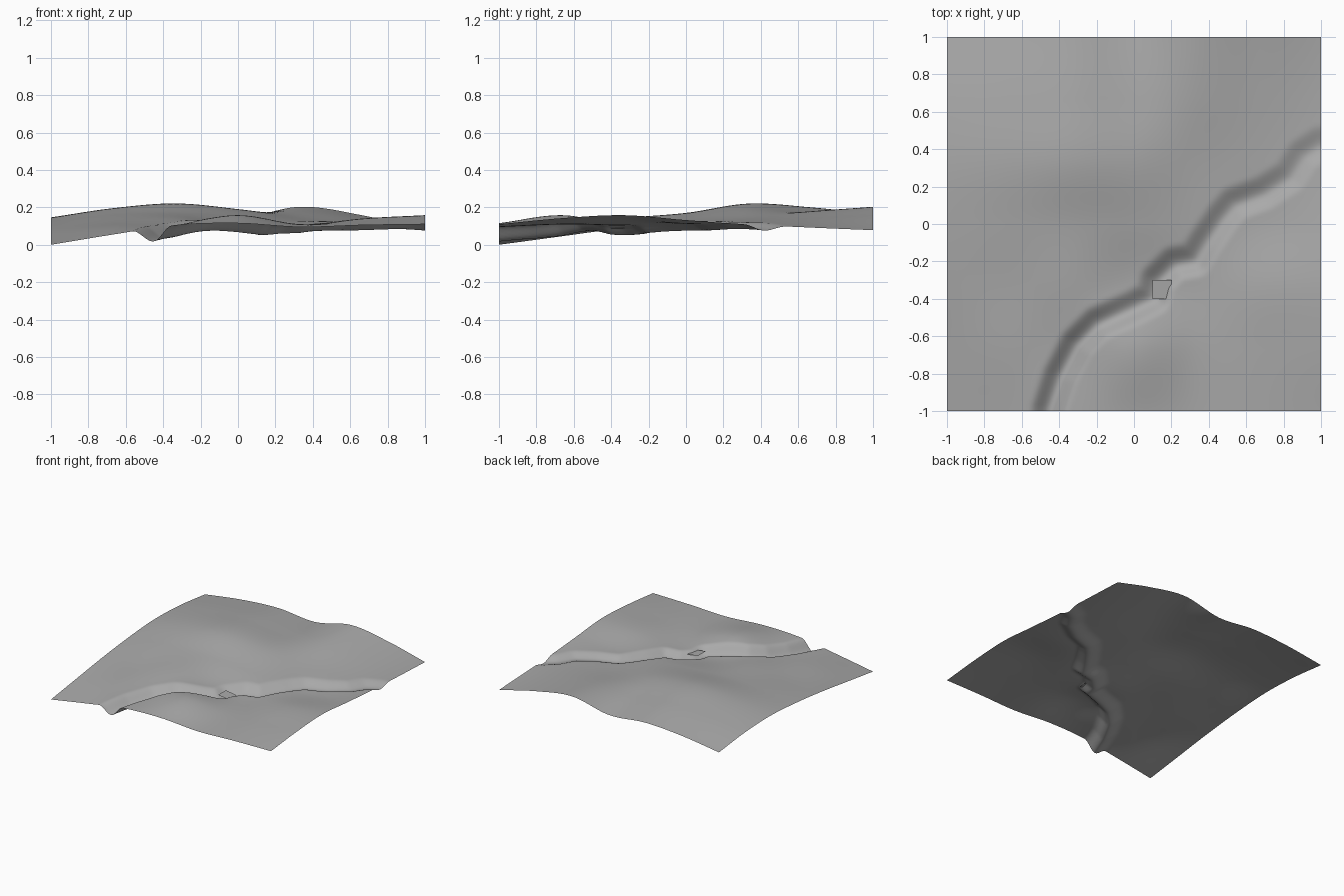
import bpy
import bmesh
from mathutils import Vector

old = bpy.data.objects.get("Cube")
if old:
    bpy.data.objects.remove(old, do_unlink=True)

# Plain stone colour for the whole sheet
stone = bpy.data.materials.new("stone_grey")
stone.use_nodes = True
stone.diffuse_color = (0.4, 0.4, 0.4, 1)
stone.node_tree.nodes["Principled BSDF"].inputs["Base Color"].default_value = (0.4, 0.4, 0.4, 1)

# Rolling ground: coarse heights in thousandths, front row first, left to right in x
HILLS = [
    [0, 55, 105, 115, 95, 105, 110],
    [45, 95, 112, 158, 110, 125, 142],
    [90, 122, 143, 110, 105, 140, 158],
    [125, 160, 170, 150, 125, 112, 132],
    [146, 195, 220, 190, 145, 125, 108],
    [135, 180, 200, 170, 178, 142, 92],
    [100, 145, 165, 140, 203, 157, 78],
]

# Bed of the stream, from the front edge to the right edge
STREAM = [Vector(p) for p in (
    (-.45, -1.1), (-.45, -1), (-.39, -.82), (-.3, -.65), (-.19, -.54), (0, -.455), (.11, -.4),
    (.13, -.31), (.22, -.22), (.33, -.2), (.39, -.1), (.48, .03), (.54, .1),
    (.7, .16), (.84, .25), (.91, .36), (1, .42), (1.1, .44))]


def spline(row, t):
    """Smooth curve through evenly spaced values, t from -1 to 1."""
    ends = [2 * row[0] - row[1]] + list(row) + [2 * row[-1] - row[-2]]
    u = (t + 1) / 2 * (len(row) - 1)
    i = max(0, min(int(u), len(row) - 2))
    f = u - i
    a, b, c, d = ends[i:i + 4]
    return b + f / 2 * (c - a + f * (2 * a - 5 * b + 4 * c - d + f * (3 * (b - c) + d - a)))


def ground(x, y):
    return spline([spline(row, x) for row in HILLS], y) / 1000


def stream_offset(p):
    """Signed distance to the stream bed, positive on the far-left bank."""
    best = None
    for a, b in zip(STREAM, STREAM[1:]):
        d = b - a
        t = max(0, min(1, (p - a).dot(d) / d.length_squared))
        off = p - (a + d * t)
        if best is None or off.length < abs(best):
            best = off.length if d.x * off.y - d.y * off.x > 0 else -off.length
    return best


def height(x, y):
    d = stream_offset(Vector((x, y)))
    width = 0.115 if d > 0 else 0.09
    k = max(0, 1 - abs(d) / width)
    depth = 0.05 - 0.016 * (x + y)
    return ground(x, y) - depth * k * k * (3 - 2 * k)


def finish(bm, name):
    mesh = bpy.data.meshes.new(name)
    bm.to_mesh(mesh)
    bm.free()
    obj = bpy.data.objects.new(name, mesh)
    bpy.context.collection.objects.link(obj)
    mesh.materials.append(stone)
    mesh.polygons.foreach_set("use_smooth", [True] * len(mesh.polygons))
    return obj


# Terrain sheet with the carved stream
bm = bmesh.new()
bmesh.ops.create_grid(bm, x_segments=110, y_segments=110, size=1)
for v in bm.verts:
    v.co.z = height(v.co.x, v.co.y)
finish(bm, "terrain")

# Small flat slab lying over the stream
bm = bmesh.new()
bmesh.ops.create_grid(bm, x_segments=1, y_segments=1, size=0.05)
for v in bm.verts:
    v.co.z = 0.095 - 0.15 * v.co.x
    v.co += Vector((0.15, -0.35, 0))
finish(bm, "stream_slab")
